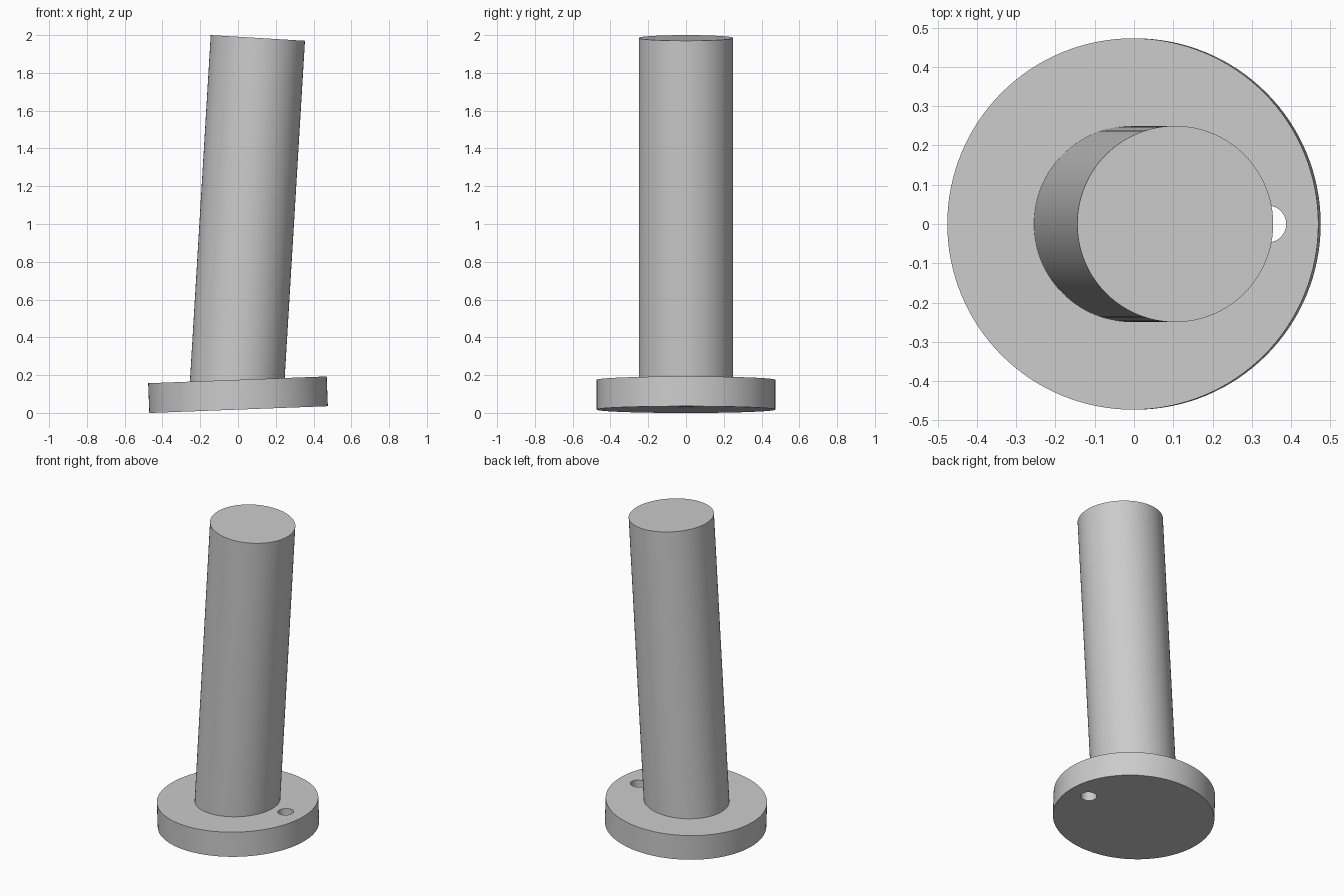
import bpy
from mathutils import Vector

if "Cube" in bpy.data.objects:
    bpy.data.objects.remove(bpy.data.objects["Cube"], do_unlink=True)

grey = bpy.data.materials.new("plain grey")
grey.use_nodes = True
GREY = (0.6, 0.6, 0.6, 1)
grey.diffuse_color = GREY
grey.node_tree.nodes["Principled BSDF"].inputs["Base Color"].default_value = GREY


def rod(name, start, end, radius, sides):
    """Cylinder whose end caps are centred on start and end."""
    start, end = Vector(start), Vector(end)
    axis = end - start
    bpy.ops.mesh.primitive_cylinder_add(
        vertices=sides, radius=radius, depth=axis.length,
        location=(start + end) / 2,
        rotation=axis.to_track_quat('Z', 'Y').to_euler())
    obj = bpy.context.object
    obj.name = name
    obj.data.materials.append(grey)
    return obj


def smooth(obj):
    bpy.ops.object.select_all(action='DESELECT')
    obj.select_set(True)
    bpy.context.view_layer.objects.active = obj
    bpy.ops.object.shade_smooth_by_angle()


# Tilted round base
bottom = Vector((0.003, 0, 0.0175))
top = Vector((-0.003, 0, 0.175))
base = rod("base_flange", bottom, top, 0.473, 128)

# Small hole through the base, parallel to its axis
up = (top - bottom).normalized()
across = Vector((up.z, 0, -up.x))
hole_centre = (bottom + top) / 2 + across * 0.344
cutter = rod("hole_cutter", hole_centre - up * 0.2, hole_centre + up * 0.2, 0.047, 48)
cutter.hide_render = True
cut = base.modifiers.new("hole", 'BOOLEAN')
cut.operation = 'DIFFERENCE'
cut.solver = 'EXACT'
cut.object = cutter
bpy.context.view_layer.objects.active = base
bpy.ops.object.modifier_apply(modifier=cut.name)
bpy.data.objects.remove(cutter, do_unlink=True)
smooth(base)

# Shaft leaning the other way, sunk slightly into the base
shaft = rod("shaft", (-0.007, 0, 0.12), (0.105, 0, 1.985), 0.25, 128)
smooth(shaft)
